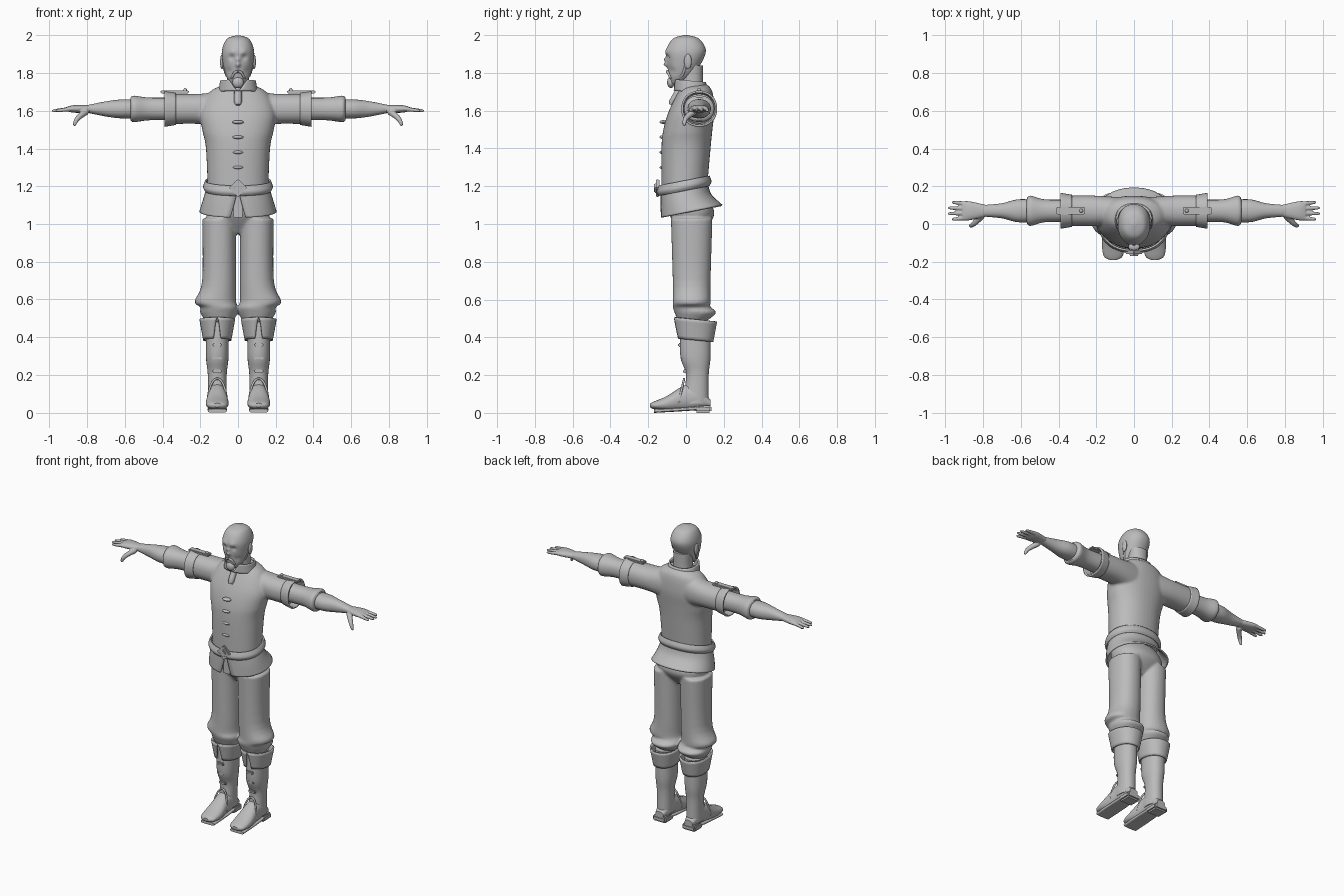
import bpy, bmesh, math
from mathutils import Vector, Matrix

cube = bpy.data.objects.get("Cube")
if cube:
    bpy.data.objects.remove(cube)

grey = (.5, .5, .5, 1)
material = bpy.data.materials.new("plain grey")
material.use_nodes = True
material.diffuse_color = grey
material.node_tree.nodes["Principled BSDF"].inputs["Base Color"].default_value = grey


def finish(name, bm, mirror=False, thick=None):
    """Turn a bmesh into a smooth-shaded object, optionally thickened and mirrored."""
    bmesh.ops.recalc_face_normals(bm, faces=bm.faces)
    mesh = bpy.data.meshes.new(name)
    bm.to_mesh(mesh)
    bm.free()
    mesh.materials.append(material)
    mesh.shade_smooth()
    mesh.set_sharp_from_angle(angle=math.radians(40))
    part = bpy.data.objects.new(name, mesh)
    bpy.context.collection.objects.link(part)
    if thick:
        modifier = part.modifiers.new("thickness", 'SOLIDIFY')
        modifier.thickness = thick
        modifier.offset = 0
    if mirror:
        modifier = part.modifiers.new("mirror", 'MIRROR')
        modifier.use_mirror_merge = False
    return part


def smooth_rows(rows, steps):
    """Catmull-Rom interpolation between rows of equal length."""
    result = []
    last = len(rows) - 1
    for i in range(last):
        near = [rows[max(0, min(last, i + k))] for k in range(-1, 3)]
        for step in range(steps):
            t = step / steps
            result.append([b + t / 2 * (c - a + t * (2 * a - 5 * b + 4 * c - d + t * (3 * (b - c) + d - a)))
                           for a, b, c, d in zip(*near)])
    return result + [list(rows[last])]


def full_row(position, radius_u, radius_v=None, shift_v=0, shift_u=0):
    return position, radius_u, radius_v or radius_u, shift_v, shift_u


def skin_rings(bm, rings, closed=True, caps=True):
    for lower, upper in zip(rings, rings[1:]):
        count = len(lower)
        for k in range(count if closed else count - 1):
            j = (k + 1) % count
            bm.faces.new((lower[k], lower[j], upper[j], upper[k]))
    if caps:
        bm.faces.new(rings[0])
        bm.faces.new(rings[-1])


def loft(name, axis, rows, center=(0, 0), sides=40, power=2.2, steps=5, tilt=0, gap=0, caps=True, **options):
    """Loft rounded sections along an axis; a gap leaves the front open, widening towards the last row."""
    bm = bmesh.new()
    rows = smooth_rows([full_row(*row) for row in rows], steps)
    rounded = lambda x: math.copysign(abs(x) ** (2 / power), x)
    rings = []
    for i, (t, radius_u, radius_v, shift_v, shift_u) in enumerate(rows):
        ring = []
        opening = gap * i / len(rows)
        for k in range(sides):
            share = k / (sides - 1 if gap else sides)
            angle = opening + (math.tau - 2 * opening) * share
            u = center[0] + shift_u + radius_u * rounded(math.sin(angle))
            v = center[1] + shift_v - radius_v * rounded(math.cos(angle))
            place = {'x': (t, u, v), 'y': (u, t, v), 'z': (u, v, t + tilt * v)}
            ring.append(bm.verts.new(place[axis]))
        rings.append(ring)
    skin_rings(bm, rings, closed=not gap, caps=caps and not gap)
    return finish(name, bm, **options)


def ball(name, place, size, **options):
    bm = bmesh.new()
    bmesh.ops.create_uvsphere(bm, u_segments=20, v_segments=12, radius=1)
    bm.transform(Matrix.Translation(place) @ Matrix.Diagonal((*size, 1)))
    return finish(name, bm, **options)


def box(name, place, size, roll=0, **options):
    bm = bmesh.new()
    bmesh.ops.create_cube(bm, size=1)
    bm.transform(Matrix.Translation(place) @ Matrix.Rotation(roll, 4, 'Y') @ Matrix.Diagonal((*size, 1)))
    bmesh.ops.bevel(bm, geom=bm.edges[:], offset=min(size) / 4, segments=2, affect='EDGES')
    return finish(name, bm, **options)


def tube(name, points, start, end, **options):
    """Round tapered tube along a smoothed path, with narrowed ends."""
    bm = bmesh.new()
    path = [Vector(point) for point in smooth_rows(points, 5)]
    last = len(path) - 1
    rings = []
    for i, point in enumerate(path):
        along = path[min(i + 1, last)] - path[max(i - 1, 0)]
        turn = along.to_track_quat('Z', 'Y')
        radius = start + (end - start) * i / last
        if i in (0, last):
            radius *= .6
        angles = [k * math.tau / 10 for k in range(10)]
        rings.append([bm.verts.new(point + turn @ Vector((radius * math.cos(a), radius * math.sin(a), 0)))
                      for a in angles])
    skin_rings(bm, rings)
    return finish(name, bm, **options)


def blend(name, parts, voxel):
    """Fuse overlapping parts into one mirrored soft surface."""
    bm = bmesh.new()
    for part in parts:
        bm.from_mesh(part.data)
        bpy.data.objects.remove(part)
    whole = finish(name, bm, mirror=True)
    fuse = whole.modifiers.new("fuse", 'REMESH')
    fuse.mode = 'VOXEL'
    fuse.voxel_size = voxel
    fuse.use_smooth_shade = True
    whole.modifiers.new("soften", 'SMOOTH').iterations = 4


# Shirt: torso and sleeves fused
arm = (.07, 1.61)
torso = loft("torso", 'z', [(1.17, .16, .12, -.01), (1.4, .17, .13), (1.5, .19, .13, .01),
                            (1.6, .2, .12, .03), (1.7, .15, .09, .05), (1.74, .07, .06, .05)])
sleeve = loft("sleeve", 'x', [(.06, .07, .1), (.2, .08), (.35, .08)], arm)
blend("shirt", [torso, sleeve], .008)
loft("sleeve_cuffs", 'x', [(.33, .08), (.39, .09)], arm, caps=False, thick=.01, mirror=True)
box("shoulder_straps", (.335, .07, 1.7), (.15, .04, .015), mirror=True)
ball("strap_buttons", (.28, .07, 1.71), (.01, .01, .01), mirror=True)

# Front fastening and collar
for i in range(4):
    ball(f"shirt_pucker_{i + 1}", (0, -.12, 1.3 + i * .08), (.03, .02, .01))
tube("collar_tab", [(0, -.03, 1.72), (0, -.08, 1.63)], .02, .02)
loft("collar", 'z', [(1.7, .1, .09, .03), (1.76, .09, .08, .02)], gap=.6, tilt=-.1, thick=.01)

# Belt, buckle and shirt skirt
waist = (0, -.01)
loft("belt", 'z', [(1.18, .17, .13), (1.2, .18, .14), (1.23, .17, .13)], waist,
     tilt=.2, caps=False, thick=.01)
for name, depth, size in (("buckle", -.15, .07), ("buckle_center", -.16, .04)):
    box(name, (0, depth, 1.19), (size, .02, size), roll=math.pi / 4)
loft("shirt_skirt", 'z', [(1.2, .16, .12), (1.13, .18, .13, .01), (1.06, .2, .16, .04)], waist,
     tilt=.2, gap=.2, thick=.01)
box("front_flap", (0, -.12, 1.1), (.05, .01, .13))

# Trousers: hips and gathered legs fused
hips = loft("hips", 'z', [(1.15, .15, .11), (1.05, .17, .12, .03), (.95, .09, .05, .03)])
leg = loft("leg", 'z', [(1.03, .09, .11), (.7, .09, .1), (.59, .11, .1, 0, .02), (.56, .1),
                        (.53, .1, .11, .02), (.48, .07)], (.1, .03))
blend("trousers", [hips, leg], .008)

# Boots
shin = (.11, .05)
loft("boot_cuffs", 'z', [(.5, .09, .11), (.39, .07, .09)], shin, tilt=-.1, gap=.3, thick=.01, mirror=True)
loft("boot_shafts", 'z', [(.05, .05, .07), (.2, .05, .06, .01), (.3, .06, .08), (.48, .06, .08)],
     shin, mirror=True)
loft("boot_feet", 'y', [(.13, .03, .02, .05), (.06, .05, .06, .08), (0, .05, .07, .08),
                        (-.1, .06, .04, .05), (-.17, .05, .02, .04), (-.19, .02, .01, .04)],
     (.11, 0), mirror=True)
loft("soles", 'y', [(.13, .04, .01, .03), (0, .05, .01, .02), (-.17, .05, .01, .01)],
     (.11, 0), power=4, mirror=True)
box("heels", (.11, .09, .02), (.1, .09, .04), mirror=True)
arch = [k * math.pi / 8 for k in range(9)]
tube("boot_tongues", [(.11 + .05 * math.cos(a), -.04 + .03 * math.sin(a), .05 + .13 * math.sin(a))
                      for a in arch], .006, .006, mirror=True)
for i in range(3):
    box(f"boot_strap_{i + 1}", (.11, -.005 - i * .014, .22 + i * .07), (.05, .02, .02), mirror=True)

# Under sleeves and forearms
loft("under_sleeves", 'x', [(.33, .06), (.47, .06), (.55, .08, .07), (.57, .06)], arm, mirror=True)
loft("forearms", 'x', [(.54, .06, .05), (.62, .06, .05), (.7, .04), (.8, .03, .02)], arm, mirror=True)

# Hands: palm, fingers and thumb fused
hand = [loft("palm", 'x', [(.78, .03, .02), (.87, .05, .02), (.91, .05, .01)], arm)]
for i in range(4):
    spread = i - 1.5
    reach = .99 - .01 * spread * spread
    hand.append(tube("finger", [(.88, .07 + spread * .025, 1.61), (reach, .07 + spread * .03, 1.6)], .013, .008))
hand.append(tube("thumb", [(.8, .05, 1.6), (.85, 0, 1.56), (.87, -.01, 1.52)], .02, .008))
blend("hands", hand, .004)

# Neck and head, with the face shaped by soft dents and bumps
loft("neck", 'z', [(1.66, .09, .07), (1.73, .06), (1.84, .06)], (0, .03))
head = loft("head", 'z', [(1.74, .03, .02, -.06), (1.78, .06, .06, -.03), (1.85, .08, .09, -.01),
                          (1.92, .085, .105), (1.98, .06, .07), (2, .01)], sides=96, steps=9)
features = {"eye_socket": (.033, 1.885, .015, .011), "brow": (.03, 1.91, .02, -.007),
            "nose_tip": (0, 1.845, .012, -.02), "nose_bridge": (0, 1.87, .01, -.015),
            "cheek": (.05, 1.81, .02, .007)}
for vertex in head.data.vertices:
    if vertex.co.y < 0:
        for x, z, spread, push in features.values():
            distance = math.hypot(abs(vertex.co.x) - x, vertex.co.z - z) / spread
            vertex.co.y += push * math.exp(-distance * distance)
ball("eyes", (.033, -.075, 1.885), (.014, .011, .009), mirror=True)
ball("ears", (.085, .01, 1.86), (.01, .02, .04), mirror=True)
tube("moustache", [(0, -.1, 1.81), (.02, -.095, 1.8), (.035, -.08, 1.77)], .008, .006, mirror=True)
ball("goatee", (0, -.08, 1.75), (.03, .02, .03))
tube("jaw_beard", [(.03, -.07, 1.76), (.06, -.02, 1.79), (.08, 0, 1.85)], .01, .006, mirror=True)
